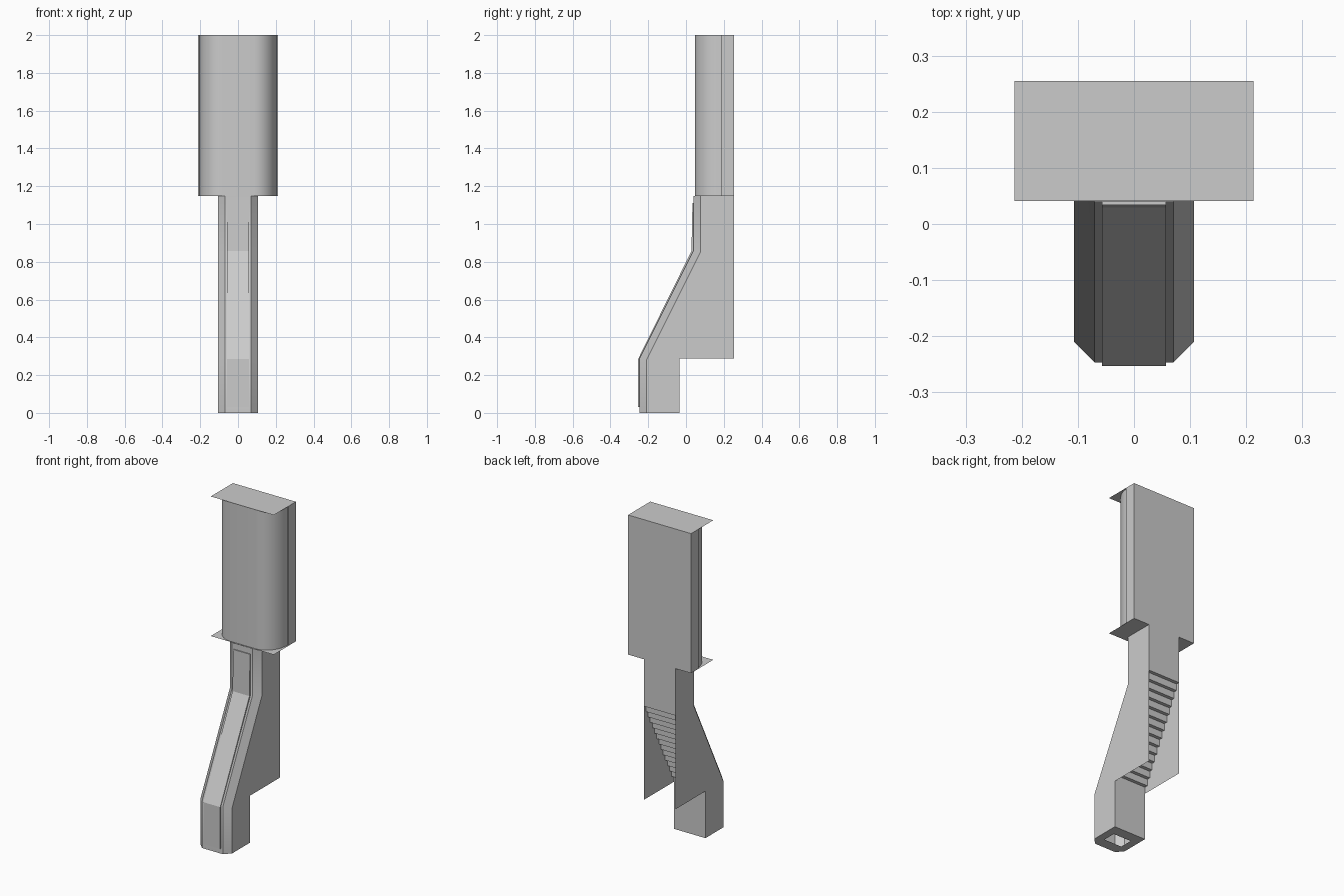
import bpy, bmesh
from math import sin, cos, pi, radians

if "Cube" in bpy.data.objects:
    bpy.data.objects.remove(bpy.data.objects["Cube"])


def build(name, polys, smooth=None):
    """Weld a list of polygons (lists of 3D points) into one object."""
    bm = bmesh.new()
    for poly in polys:
        bm.faces.new([bm.verts.new(p) for p in poly])
    bmesh.ops.remove_doubles(bm, verts=bm.verts, dist=0.0005)
    bmesh.ops.recalc_face_normals(bm, faces=bm.faces)
    me = bpy.data.meshes.new(name)
    bm.to_mesh(me)
    bm.free()
    ob = bpy.data.objects.new(name, me)
    bpy.context.collection.objects.link(ob)
    if smooth:
        bpy.context.view_layer.objects.active = ob
        ob.select_set(True)
        bpy.ops.object.shade_smooth_by_angle(angle=radians(smooth))
        ob.select_set(False)
    return ob


def strip(path_a, xa, path_b, xb):
    """Quads between two (y, z) paths placed at x = xa and x = xb."""
    rows = list(zip(path_a, path_b))
    return [[(xa, *a0), (xa, *a1), (xb, *b1), (xb, *b0)]
            for (a0, b0), (a1, b1) in zip(rows, rows[1:])]


NECK_TOP, TOP, BACK = 1.147, 2.0, 0.255
W, FLAT = 0.107, 0.07

# Lower arm: front ridge path, and the same path set back for the chamfer
front = [(-0.247, 0), (-0.247, 0.287), (0.04, 0.86), (0.04, NECK_TOP)]
inset = [(-0.21, 0), (-0.21, 0.278), (0.077, 0.851), (0.077, NECK_TOP)]
side = inset[::-1] + [(-0.035, 0), (-0.035, 0.287), (BACK, 0.287), (BACK, NECK_TOP)]

# Stepped back between the two side plates
N = 14
dy, dz = 0.29 / N, 0.573 / N
back = [(BACK, NECK_TOP), (BACK, 0.86)]
for i in range(N):
    y, z = back[-1]
    back += [(y - dy, z), (y - dy, z - dz)]
back.append((-0.035, 0))

polys = strip(front, -FLAT, front, FLAT)
for s in (-1, 1):
    polys += strip(front, s * FLAT, inset, s * W)

# Underside with a rectangular opening
hx, h0, h1 = 0.06, -0.18, -0.10
polys.append([(-W, -0.21, 0), (-FLAT, -0.247, 0), (FLAT, -0.247, 0),
              (W, -0.21, 0), (hx, h0, 0), (-hx, h0, 0)])
polys.append([(-W, -0.035, 0), (W, -0.035, 0), (hx, h1, 0), (-hx, h1, 0)])
for s in (-1, 1):
    polys.append([(s * W, -0.21, 0), (s * W, -0.035, 0),
                  (s * hx, h1, 0), (s * hx, h0, 0)])
build("arm_front", polys, 35)
build("arm_stepped_back", strip(back, -W, back, W))

# Flat side plates
for s, label in ((-1, "left"), (1, "right")):
    plate = build("side_plate_" + label, [[(s * W, y, z) for y, z in side]])
    if plate.data.polygons[0].normal.x * s < 0:
        plate.data.flip_normals()

# Slim raised panel following the front
P = 0.057
outer = [(-0.253, 0.03), (-0.253, 0.286), (0.029, 0.857), (0.034, 1.11)]
base = [(-0.247, 0.03), (-0.247, 0.287), (0.04, 0.86), (0.04, 1.11)]
polys = strip(outer, -P, outer, P)
for s in (-1, 1):
    polys += strip(outer, s * P, base, s * P)
for k in (0, -1):
    polys.append([(-P, *outer[k]), (P, *outer[k]), (P, *base[k]), (-P, *base[k])])
build("front_panel", polys)

# Upper block: rounded front, slightly wider square back
BW, RW, STEP, FRONT = 0.213, 0.204, 0.185, 0.047
rx, ry = 0.12, STEP - FRONT
half = [(RW - rx + rx * sin(a), STEP - ry * cos(a))
        for a in (i * pi / 20 for i in range(11))]
half += [(BW, STEP), (BW, BACK)]
loop = half + [(-x, y) for x, y in reversed(half)]
build("upper_block", [[(*p, NECK_TOP), (*q, NECK_TOP), (*q, TOP), (*p, TOP)]
                      for p, q in zip(loop, loop[1:] + loop[:1])], 35)

# Thin rectangular end plates that overhang the rounded front
for label, z in (("top", TOP), ("bottom", NECK_TOP)):
    cap = build(label + "_cap", [[(-BW, 0.041, z), (BW, 0.041, z),
                                  (BW, BACK, z), (-BW, BACK, z)]])
    if (cap.data.polygons[0].normal.z > 0) != (label == "top"):
        cap.data.flip_normals()
